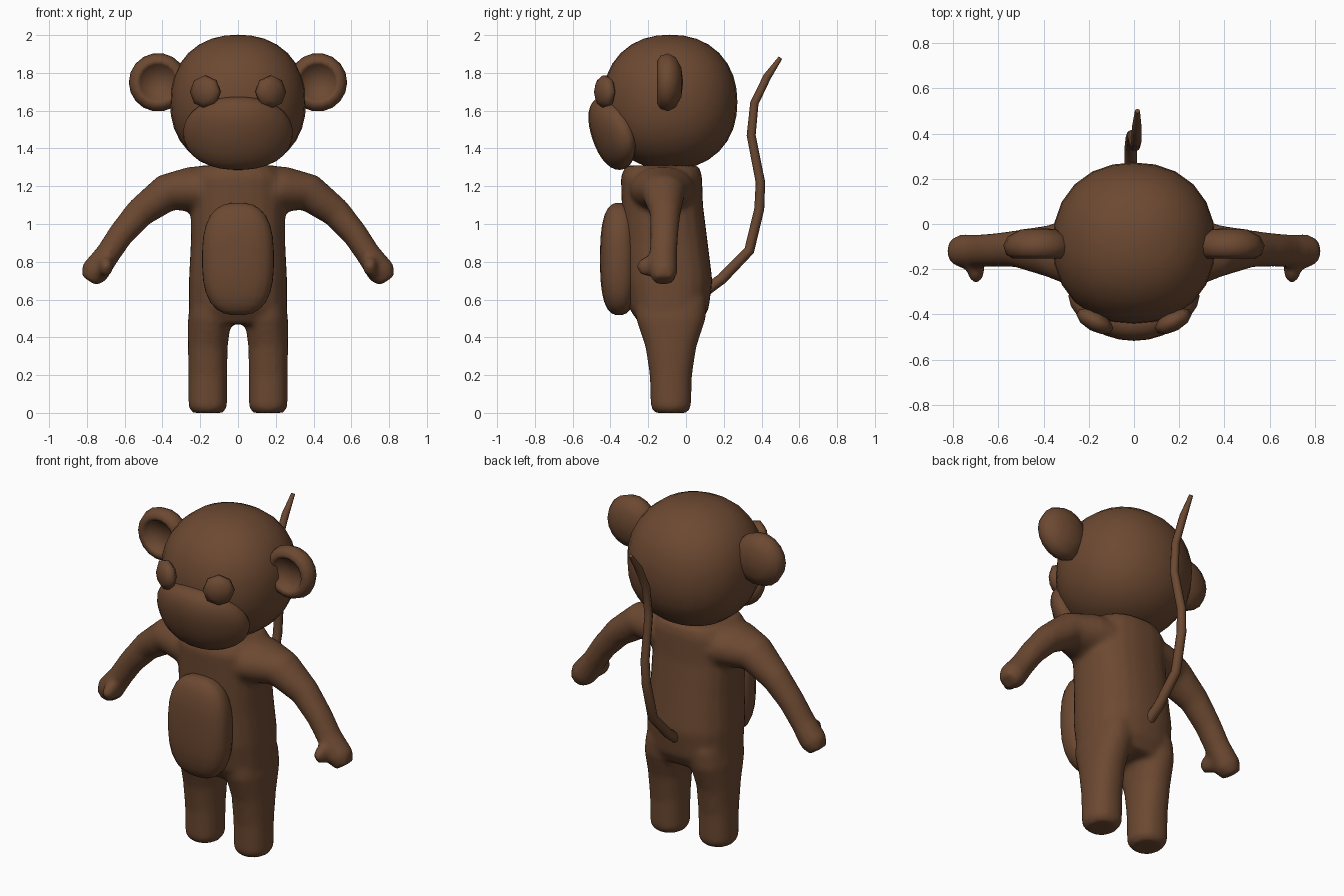
import bpy
import bmesh
from math import cos, sin, pi
from mathutils import Matrix, Vector

if "Cube" in bpy.data.objects:
    bpy.data.objects.remove(bpy.data.objects["Cube"], do_unlink=True)

BROWN = (0.15, 0.066, 0.031, 1)
brown = bpy.data.materials.new("brown fur")
brown.use_nodes = True
brown.diffuse_color = BROWN
brown.node_tree.nodes["Principled BSDF"].inputs["Base Color"].default_value = BROWN


def finish(name, bm):
    """Turn a bmesh into a smooth brown object."""
    bmesh.ops.recalc_face_normals(bm, faces=bm.faces)
    mesh = bpy.data.meshes.new(name)
    bm.to_mesh(mesh)
    bm.free()
    mesh.materials.append(brown)
    mesh.shade_smooth()
    obj = bpy.data.objects.new(name, mesh)
    bpy.context.collection.objects.link(obj)
    return obj


def blob(bm, centre, radii, power=2.0, segs=24, rot=Matrix(), bend=0.0):
    """Rounded ellipsoid, squarer with a higher power; bend curls its sides back."""
    verts = bmesh.ops.create_uvsphere(bm, u_segments=segs, v_segments=segs * 2 // 3, radius=1)["verts"]
    for v in verts:
        v.co /= sum(abs(c) ** power for c in v.co) ** (1 / power)
        v.co = rot @ Vector(c * r for c, r in zip(v.co, radii))
        v.co.y += bend * v.co.x ** 2
        v.co += Vector(centre)


def loft(bm, rings, power=2.0, segs=24):
    """Skin rings given as (centre, first axis, second axis) and cap both ends."""
    loops = []
    for centre, u, w in rings:
        loop = []
        for i in range(segs):
            a = 2 * pi * i / segs
            c, s = cos(a), sin(a)
            k = (abs(c) ** power + abs(s) ** power) ** (-1 / power)
            loop.append(bm.verts.new(Vector(centre) + k * (c * Vector(u) + s * Vector(w))))
        loops.append(loop)
    for a, b in zip(loops, loops[1:]):
        for i in range(segs):
            j = (i + 1) % segs
            bm.faces.new((a[i], a[j], b[j], b[i]))
    bm.faces.new(loops[0])
    bm.faces.new(loops[-1])


# Body: torso, legs, arms and thumbs fused into one soft skin
body = bmesh.new()
torso = [(0.47, -0.085, 0.23, 0.16), (0.55, -0.09, 0.26, 0.21), (0.7, -0.095, 0.26, 0.235),
         (0.9, -0.11, 0.25, 0.225), (1.1, -0.125, 0.25, 0.215), (1.25, -0.13, 0.25, 0.215),
         (1.31, -0.125, 0.2, 0.195)]
loft(body, [((0, y, z), (rx, 0, 0), (0, ry, 0)) for z, y, rx, ry in torso], 2.5)

leg = [(0, 0.16, 0.08, 0.085), (0.03, 0.16, 0.102, 0.107), (0.2, 0.16, 0.103, 0.112),
       (0.35, 0.16, 0.105, 0.135), (0.5, 0.15, 0.115, 0.185), (0.6, 0.14, 0.11, 0.19)]
# Arm stations: x, y, z, thickness, half depth
arm = [(0.1, -0.125, 1.17, 0.13, 0.19), (0.25, -0.125, 1.185, 0.12, 0.165),
       (0.38, -0.12, 1.165, 0.1, 0.115), (0.52, -0.11, 1.06, 0.08, 0.082),
       (0.62, -0.115, 0.945, 0.069, 0.075), (0.69, -0.12, 0.84, 0.066, 0.073),
       (0.76, -0.12, 0.745, 0.076, 0.075), (0.79, -0.12, 0.7, 0.05, 0.055)]
for side in (-1, 1):
    loft(body, [((side * x, -0.08, z), (rx, 0, 0), (0, ry, 0)) for z, x, rx, ry in leg], 2.3)
    rings = []
    for i, (x, y, z, thick, depth) in enumerate(arm):
        a, b = arm[max(i - 1, 0)], arm[min(i + 1, len(arm) - 1)]
        across = Vector((a[2] - b[2], 0, b[0] - a[0])).normalized() * thick
        across.x *= side
        rings.append(((side * x, y, z), across, (0, depth, 0)))
    loft(body, rings)
    blob(body, (side * 0.7, -0.195, 0.775), (0.04, 0.068, 0.055))
body_obj = finish("body", body)
remesh = body_obj.modifiers.new("fuse", "REMESH")
remesh.mode = "VOXEL"
remesh.voxel_size = 0.016
remesh.use_smooth_shade = True
soften = body_obj.modifiers.new("soften", "SMOOTH")
soften.factor = 0.5
soften.iterations = 8

# Head, muzzle and belly patch
bm = bmesh.new()
blob(bm, (0, -0.085, 1.645), (0.36, 0.357, 0.357), 2.2)
finish("head", bm)
bm = bmesh.new()
blob(bm, (0, -0.395, 1.48), (0.29, 0.105, 0.2), 2.2, rot=Matrix.Rotation(0.33, 4, "X"), bend=0.9)
finish("muzzle", bm)
bm = bmesh.new()
blob(bm, (0, -0.355, 0.815), (0.19, 0.1, 0.297), 2.7)
finish("belly_patch", bm)

# Ears (turned profile with a dished front) and low-poly eyes
ear_profile = [(0, -0.015), (0.08, -0.025), (0.135, -0.055), (0.155, -0.095), (0.143, -0.135),
               (0.115, -0.153), (0.095, -0.145), (0.087, -0.12), (0, -0.115)]
for side, label in ((1, "left"), (-1, "right")):
    bm = bmesh.new()
    points = [bm.verts.new((r, y, 0)) for r, y in ear_profile]
    edges = [bm.edges.new(pair) for pair in zip(points, points[1:])]
    bmesh.ops.spin(bm, geom=points + edges, cent=(0, 0, 0), axis=(0, 1, 0), angle=2 * pi, steps=18)
    bmesh.ops.remove_doubles(bm, verts=bm.verts, dist=0.0005)
    bmesh.ops.translate(bm, verts=bm.verts, vec=(side * 0.423, 0, 1.75))
    finish(label + "_ear", bm)

    bm = bmesh.new()
    turn = Matrix.Rotation(side * 0.5, 4, "Z") @ Matrix.Rotation(pi / 2, 4, "X")
    blob(bm, (side * 0.173, -0.43, 1.7), (0.09, 0.09, 0.045), segs=8, rot=turn)
    finish(label + "_eye", bm)

# Tail: tapered tube through a few joints
tail = [(-0.01, 0.1, 0.645), (-0.015, 0.19, 0.71), (-0.015, 0.335, 0.86), (-0.01, 0.388, 1.08),
        (-0.005, 0.394, 1.22), (0.005, 0.345, 1.47), (0.01, 0.362, 1.64), (0.012, 0.43, 1.78),
        (0.015, 0.5, 1.88)]
curve = bpy.data.curves.new("tail", "CURVE")
curve.dimensions = "3D"
curve.bevel_depth = 0.025
curve.bevel_resolution = 2
curve.use_fill_caps = True
spline = curve.splines.new("POLY")
spline.points.add(len(tail) - 1)
for i, (point, co) in enumerate(zip(spline.points, tail)):
    point.co = (*co, 1)
    point.radius = 1.2 - 0.05 * i if i < len(tail) - 1 else 0.45
spline.use_smooth = True
curve.materials.append(brown)
bpy.context.collection.objects.link(bpy.data.objects.new("tail", curve))
